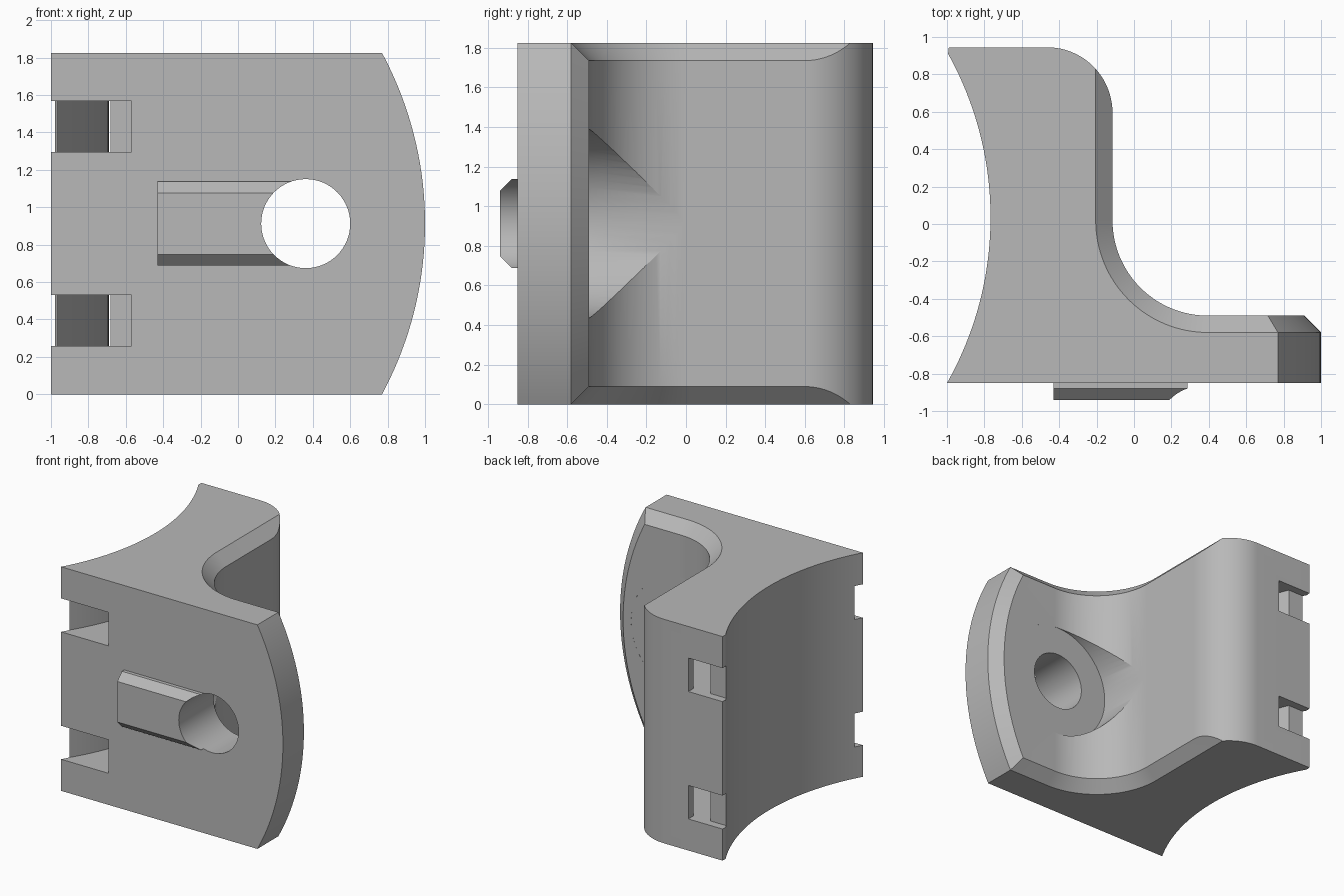
import bpy, bmesh, math

if "Cube" in bpy.data.objects:
    bpy.data.objects.remove(bpy.data.objects["Cube"])

H = 1.825            # height
CH = 0.09            # chamfer size
MID = H / 2


def arc(cx, cy, r, a0, a1, n):
    return [(cx + r * math.cos(a0 + (a1 - a0) * i / n),
             cy + r * math.sin(a0 + (a1 - a0) * i / n)) for i in range(n + 1)]


def arc_y(cx, cy, r, y0, y1, n):
    """Right-hand part of a circle between two y values."""
    return arc(cx, cy, r, math.asin((y0 - cy) / r), math.asin((y1 - cy) / r), n)


def loft(name, rings):
    """Closed solid through rings of equal point count."""
    bm = bmesh.new()
    vs = [[bm.verts.new(p) for p in ring] for ring in rings]
    n = len(vs[0])
    for a, b in zip(vs, vs[1:]):
        for i in range(n):
            bm.faces.new((a[i], a[(i + 1) % n], b[(i + 1) % n], b[i]))
    bm.faces.new(vs[0][::-1])
    bm.faces.new(vs[-1])
    bmesh.ops.recalc_face_normals(bm, faces=bm.faces)
    me = bpy.data.meshes.new(name)
    bm.to_mesh(me)
    bm.free()
    ob = bpy.data.objects.new(name, me)
    bpy.context.collection.objects.link(ob)
    return ob


def prism_z(name, pts, z0, z1):
    return loft(name, [[(x, y, z) for x, y in pts] for z in (z0, z1)])


def prism_y(name, pts, y0, y1):
    return loft(name, [[(x, y, z) for x, z in pts] for y in (y0, y1)])


def combine(ob, tool, op):
    tool.hide_render = True
    m = ob.modifiers.new(op, 'BOOLEAN')
    m.operation, m.object, m.solver = op, tool, 'EXACT'
    bpy.context.view_layer.objects.active = ob
    bpy.ops.object.modifier_apply(modifier=m.name)
    bpy.data.objects.remove(tool)


# inner side of the L: wall, concave fillet, flange, chamfered at top and bottom
def inner_profile(d):
    return ([(-3, -2), (-3, 2), (-0.115 - d, 2)]
            + arc(0.395, 0.02, 0.51 + d, math.pi, 1.5 * math.pi, 32)
            + [(3, -0.49 - d), (3, -2)])


levels = [(0, CH), (CH, 0), (H - CH, 0), (H, CH)]
bracket = loft("clamp_bracket", [[(x, y, z) for x, y in inner_profile(d)] for z, d in levels])

# outer outline: concave saddle on the left, rounded wall end
outline = (arc_y(-2.567, 0.035, 1.8, -0.85, 0.91, 40) + [(-0.99, 0.945)]
           + arc(-0.465, 0.595, 0.35, math.pi / 2, 0, 20)
           + [(1.3, 0.595), (1.3, -0.85)])
combine(bracket, prism_z("outline", outline, -0.5, H + 0.5), 'INTERSECT')

# curved flange end with its chamfered rim
end_rings = []
for y, r in [(-2, 1.925), (-0.49 - CH, 1.925), (-0.49, 1.925 - CH), (2, 1.925 - CH)]:
    pts = arc(-0.925, MID, r, -0.67, 0.67, 48) + [(-3, H + 0.5), (-3, -0.5)]
    end_rings.append([(x, y, z) for x, z in pts])
combine(bracket, loft("flange_end", end_rings), 'INTERSECT')

# round seat cut into the fillet behind the hole
HOLE_X = 0.362
seat = arc(HOLE_X, MID, 0.476, 0, 2 * math.pi, 64)[:-1]
combine(bracket, prism_y("screw_seat", seat, -0.4905, 0.6), 'DIFFERENCE')

# raised key on the front face
key = [(-0.80, 0.225), (-0.88, 0.225), (-0.94, 0.165)]
key += [(y, -z) for y, z in key[::-1]]
combine(bracket, loft("front_key", [[(x, y, MID + z) for y, z in key]
                                    for x in (-0.43, HOLE_X)]), 'UNION')

# through hole
hole = arc(HOLE_X, MID, 0.238, 0, 2 * math.pi, 64)[:-1]
combine(bracket, prism_y("screw_hole", hole, -1.5, 0.5), 'DIFFERENCE')

# two curved strap slots, with a narrower mouth at the back
slot = (arc_y(-2.49, 0.17, 1.8, -1.0, 0.88, 32)
        + [(-2, 0.88), (-2, 1.2), (-0.683, 1.2), (-0.683, 0.88)]
        + arc_y(-2.49, 0.17, 2.174, 0.88, -1.0, 32))
for z0, z1 in [(0.257, 0.53), (1.295, 1.568)]:
    combine(bracket, prism_z("strap_slot", slot, z0, z1), 'DIFFERENCE')

# colour and shading
grey = bpy.data.materials.new("plain grey")
grey.diffuse_color = (0.48, 0.48, 0.48, 1)
grey.use_nodes = True
grey.node_tree.nodes["Principled BSDF"].inputs["Base Color"].default_value = grey.diffuse_color
bracket.data.materials.clear()
bracket.data.materials.append(grey)
for p in bracket.data.polygons:
    p.material_index = 0
bpy.ops.object.select_all(action='DESELECT')
bracket.select_set(True)
bpy.context.view_layer.objects.active = bracket
bpy.ops.object.shade_smooth_by_angle(angle=math.radians(25))
